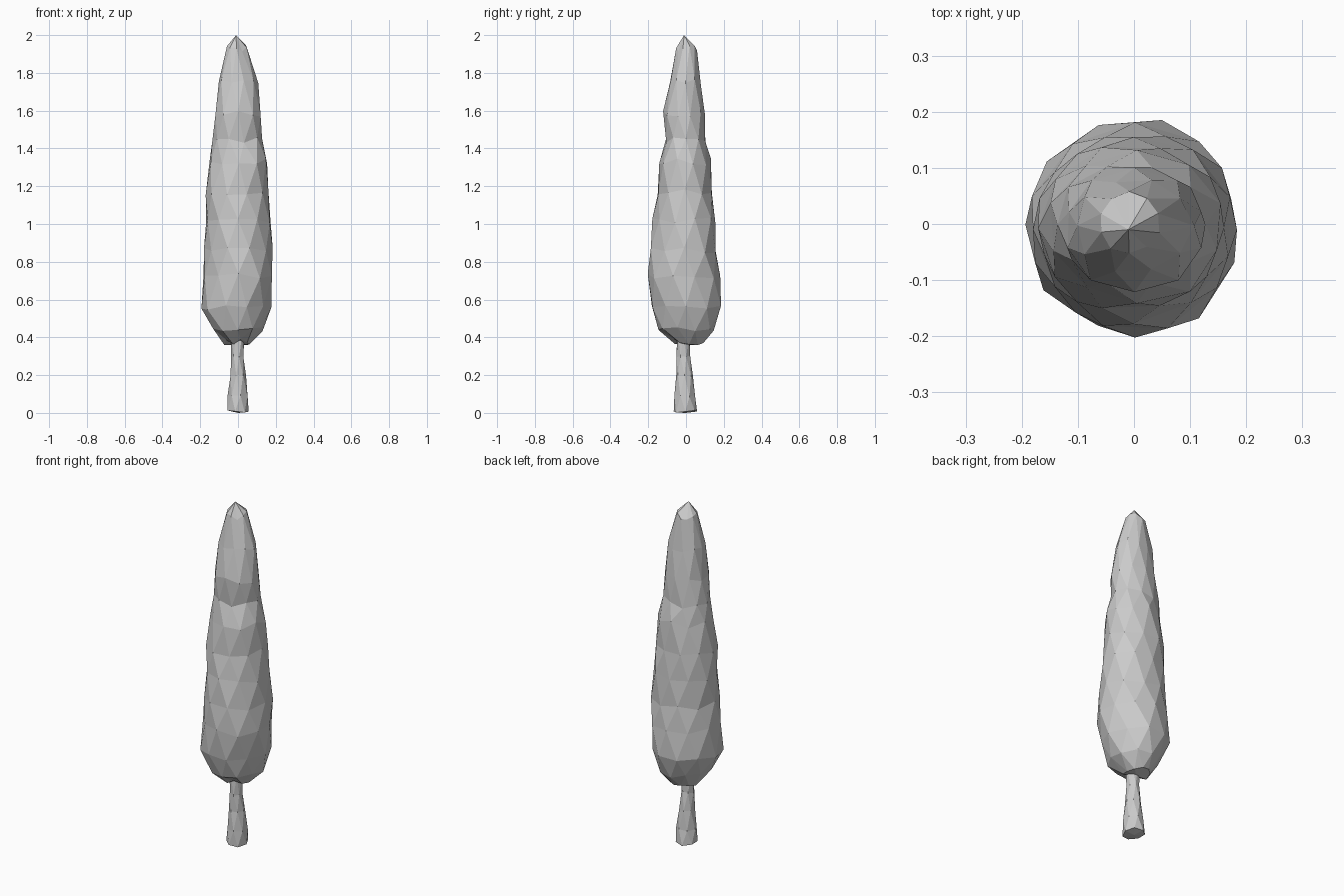
import bpy, bmesh, math, random

if "Cube" in bpy.data.objects:
    bpy.data.objects.remove(bpy.data.objects["Cube"])

random.seed(7)


def lofted(name, rings, sides, bottom, top, jitter_r, jitter_z):
    """Faceted loft: each ring is (z, xmin, xmax, ymin, ymax), staggered by half a step."""
    bm = bmesh.new()
    loops = []
    for i, (z, x0, x1, y0, y1) in enumerate(rings):
        loop = []
        for k in range(sides):
            a = 2 * math.pi * (k + 0.5 * i) / sides
            r = 1.01 + random.uniform(-jitter_r, jitter_r)
            c, s = math.cos(a) * r, math.sin(a) * r
            x = (x0 + x1) / 2 + c * (x1 - x0) / 2
            y = (y0 + y1) / 2 + s * (y1 - y0) / 2
            loop.append(bm.verts.new((x, y, z + random.uniform(-jitter_z, jitter_z))))
        loops.append(loop)
    # triangle bands between staggered rings
    for lo, hi in zip(loops, loops[1:]):
        i = loops.index(lo)
        for k in range(sides):
            n = (k + 1) % sides
            bm.faces.new((lo[k], lo[n], hi[k]))
            bm.faces.new((lo[n], hi[n], hi[k]))
    # end caps
    for loop, point in ((loops[0], bottom), (loops[-1], top)):
        v = bm.verts.new(point)
        for k in range(sides):
            bm.faces.new((loop[k], loop[(k + 1) % sides], v))
    bmesh.ops.recalc_face_normals(bm, faces=bm.faces)
    me = bpy.data.meshes.new(name)
    bm.to_mesh(me)
    bm.free()
    ob = bpy.data.objects.new(name, me)
    bpy.context.collection.objects.link(ob)
    return ob


# slender crown with a slight waist near the top
crown = [
    (0.375, -0.075, 0.060, -0.065, 0.095),
    (0.45, -0.135, 0.130, -0.150, 0.150),
    (0.56, -0.188, 0.172, -0.190, 0.188),
    (0.72, -0.184, 0.188, -0.198, 0.176),
    (0.86, -0.180, 0.184, -0.188, 0.168),
    (1.02, -0.174, 0.172, -0.170, 0.158),
    (1.17, -0.176, 0.166, -0.158, 0.144),
    (1.33, -0.150, 0.160, -0.142, 0.130),
    (1.44, -0.138, 0.122, -0.110, 0.108),
    (1.58, -0.126, 0.128, -0.116, 0.096),
    (1.75, -0.104, 0.102, -0.086, 0.080),
    (1.93, -0.062, 0.045, -0.052, 0.056),
]
lofted("foliage", crown, 10, (-0.01, 0.01, 0.36), (-0.01, -0.01, 2.0), 0.045, 0.018)

# trunk flaring at the foot
trunk = [
    (0.008, -0.060, 0.057, -0.066, 0.060),
    (0.09, -0.054, 0.056, -0.062, 0.050),
    (0.20, -0.042, 0.042, -0.052, 0.036),
    (0.30, -0.036, 0.032, -0.050, 0.022),
    (0.40, -0.038, 0.034, -0.048, 0.022),
]
lofted("trunk", trunk, 7, (0, 0, 0.0), (0, -0.01, 0.42), 0.03, 0.006)
